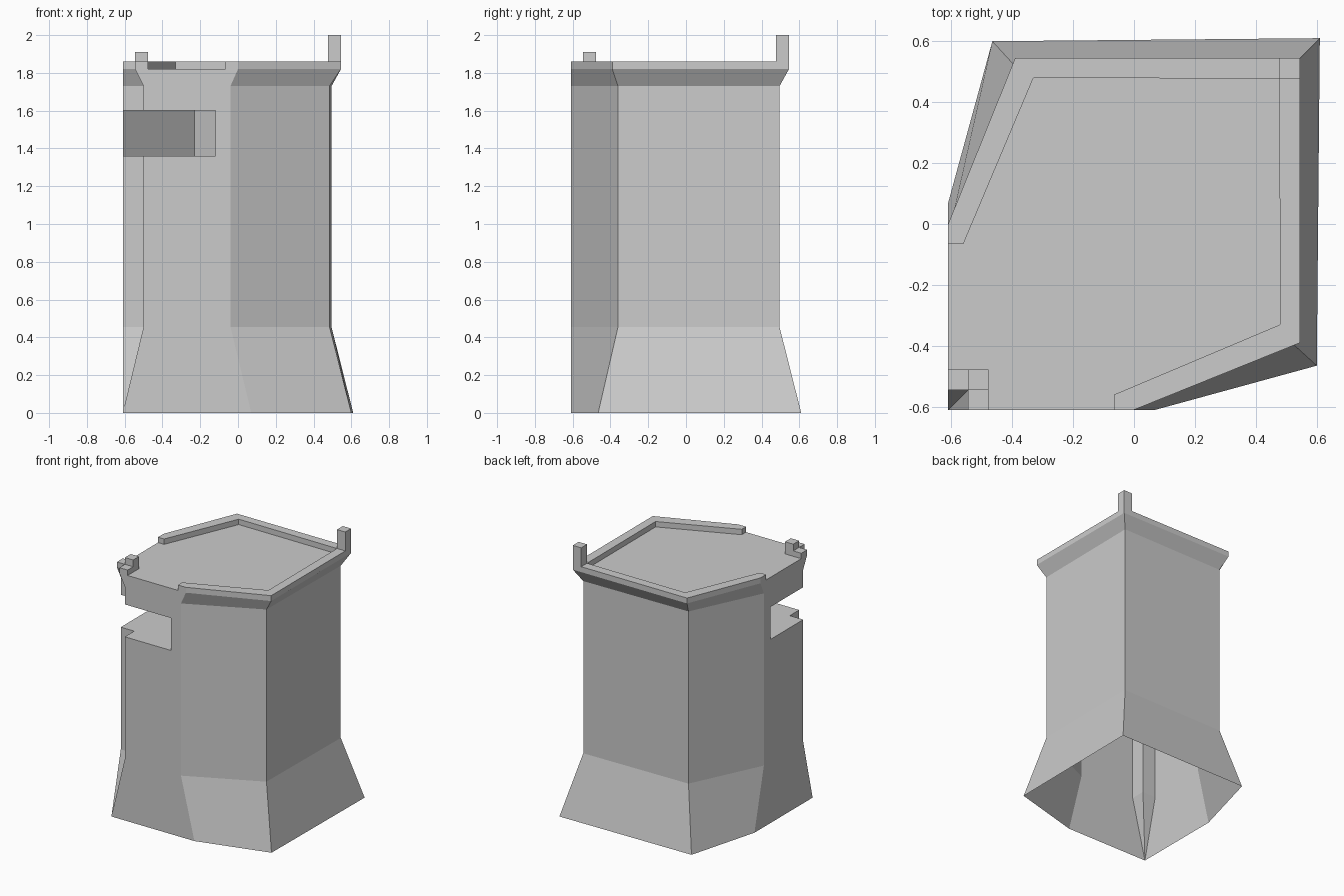
import bpy, bmesh

cube = bpy.data.objects.get("Cube")
if cube:
    bpy.data.objects.remove(cube, do_unlink=True)

stone = bpy.data.materials.new("grey_stone")
stone.use_nodes = True
stone.diffuse_color = (0.6, 0.6, 0.6, 1)
stone.node_tree.nodes["Principled BSDF"].inputs["Base Color"].default_value = stone.diffuse_color

WALL = -0.61           # the two flat inner sides of the corner tower
SLOT = -0.12           # where the corner opening meets those sides
DECK, RIM = 1.82, 1.86


def finish(name, bm):
    bmesh.ops.remove_doubles(bm, verts=bm.verts, dist=0.0005)
    mesh = bpy.data.meshes.new(name)
    bm.to_mesh(mesh)
    bm.free()
    mesh.materials.append(stone)
    obj = bpy.data.objects.new(name, mesh)
    bpy.context.collection.objects.link(obj)
    return obj


def add_face(bm, points):
    bm.faces.new([bm.verts.new(p) for p in points])


def at(points, z):
    return [(x, y, z) for x, y in points]


def mirrored(points):
    """Complete an outline by reflecting it across the x = y diagonal."""
    return points + [(y, x) for x, y in reversed(points)]


def prism(name, outline, z0, z1):
    bm = bmesh.new()
    base, top = at(outline, z0), at(outline, z1)
    add_face(bm, base[::-1])
    add_face(bm, top)
    for i in range(len(outline)):
        j = (i + 1) % len(outline)
        add_face(bm, (base[i], base[j], top[j], top[i]))
    return finish(name, bm)


def block(name, x0, x1, y0, y1, z1):
    return prism(name, [(x0, y0), (x1, y0), (x1, y1), (x0, y1)], DECK, z1)


def ring(notch, side, c, d, corner):
    return ([(notch, WALL), (SLOT, WALL), (side, WALL), (c, -d), (corner, corner)]
            + [(-d, c), (WALL, side), (WALL, SLOT), (WALL, notch), (notch, notch)])


# Hollow tower shell: flared foot, straight body, corbelled top
foot = ring(WALL, 0.07, 0.60, 0.465, 0.61)
body = ring(-0.50, -0.04, 0.485, 0.36, 0.495)
head = ring(-0.545, 0.0, 0.545, 0.39, 0.545)
levels = [(foot, 0), (body, 0.455), (body, 1.36), (body, 1.60), (body, 1.73), (head, DECK)]
bm = bmesh.new()
for k in range(len(levels) - 1):
    low, high = at(*levels[k]), at(*levels[k + 1])
    for i in range(len(low)):
        j = (i + 1) % len(low)
        if k == 2 and i in (0, 7, 8, 9):    # corner opening
            continue
        add_face(bm, (low[i], low[j], high[j], high[i]))
add_face(bm, at(head, DECK))
finish("tower_shell", bm)

# Diagonal chamber behind the opening
chamber = [(SLOT, WALL), (0.26, -0.23), (-0.23, 0.26), (WALL, SLOT)]
bm = bmesh.new()
low, high = at(chamber, 1.36), at(chamber, 1.60)
for i in range(3):
    add_face(bm, (low[i + 1], low[i], high[i], high[i + 1]))
plan = chamber + [body[8], body[9], body[0]]
add_face(bm, at(plan, 1.36))
add_face(bm, at(plan, 1.60)[::-1])
finish("slot_chamber", bm)

# Low parapet around the outer sides
outer = mirrored([(0, WALL), (0.545, -0.39), (0.545, 0.545)])
inner = mirrored([(-0.065, WALL), (-0.065, -0.56), (0.48, -0.33), (0.477, 0.477)])
prism("parapet", outer + inner[::-1], DECK, RIM)

# Corner posts and the short rim pieces by the notch
block("tall_corner_post", 0.477, 0.545, 0.477, 0.545, 2.0)
block("small_corner_post", -0.545, -0.477, -0.545, -0.477, 1.91)
block("front_rim_piece", -0.545, -0.477, WALL, -0.545, RIM)
block("side_rim_piece", WALL, -0.545, -0.545, -0.477, RIM)
